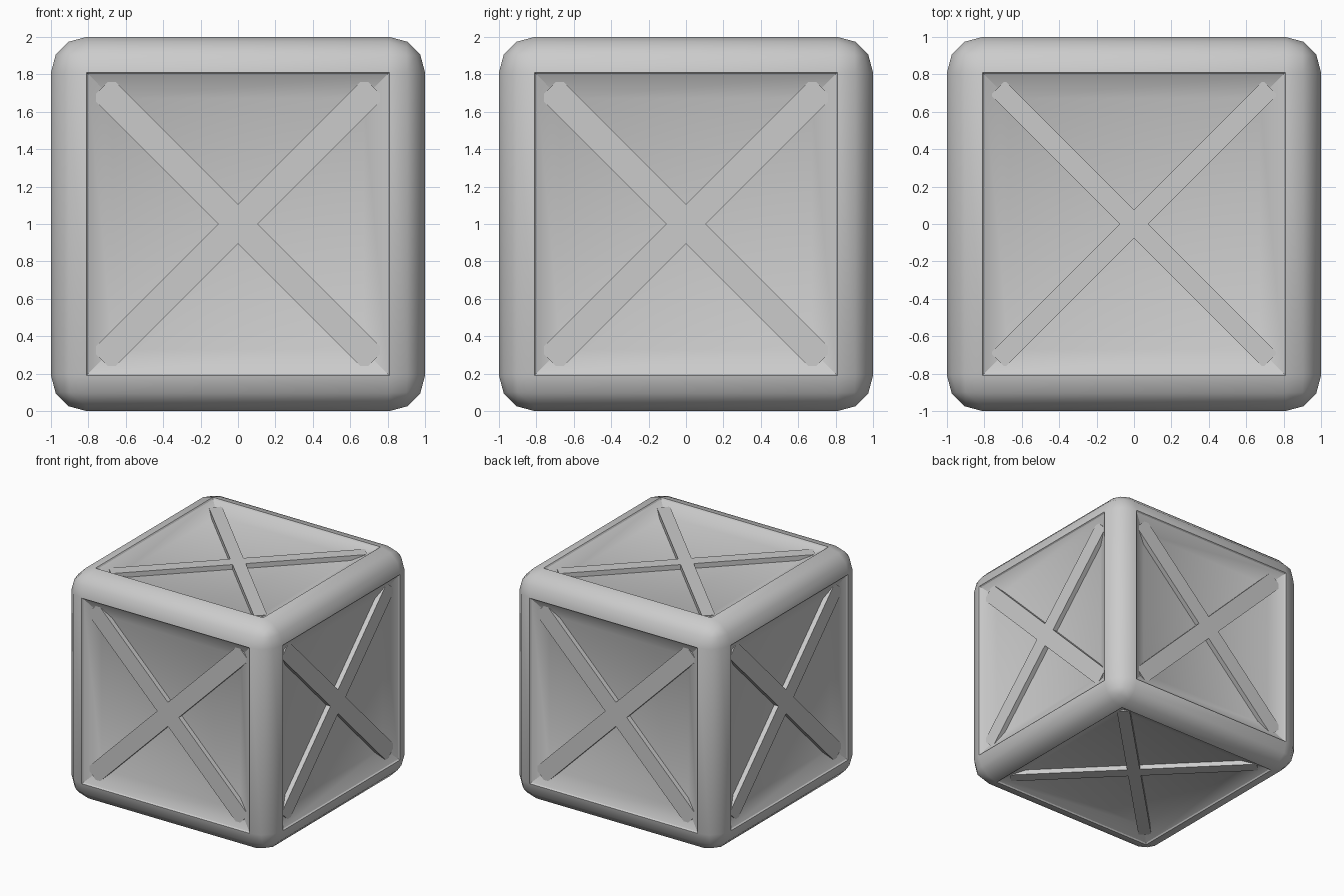
import bpy, bmesh
from math import radians
from mathutils import Matrix, Vector

if "Cube" in bpy.data.objects:
    bpy.data.objects.remove(bpy.data.objects["Cube"])

BEVEL = 0.19     # rounded frame radius
INSET = 0.13     # sloped wall width
DEPTH = 0.075    # panel recess
BRACE_TOP = 0.967  # distance of brace surface from the centre


def link(bm, name):
    me = bpy.data.meshes.new(name)
    bm.to_mesh(me)
    bm.free()
    ob = bpy.data.objects.new(name, me)
    bpy.context.collection.objects.link(ob)
    return ob


# crate body: rounded cube with six recessed panels
bm = bmesh.new()
bmesh.ops.create_cube(bm, size=2)
bmesh.ops.bevel(bm, geom=bm.edges[:], offset=BEVEL, segments=3, profile=0.5,
                affect='EDGES')
bm.normal_update()
panels = sorted(bm.faces, key=lambda f: -f.calc_area())[:6]
# small step inside the frame, then the sloped wall
bmesh.ops.inset_individual(bm, faces=panels, thickness=0.008, depth=-0.012,
                           use_even_offset=True)
bmesh.ops.inset_individual(bm, faces=panels, thickness=INSET, depth=0.012 - DEPTH,
                           use_even_offset=True)
bmesh.ops.translate(bm, verts=bm.verts, vec=(0, 0, 1))
bmesh.ops.recalc_face_normals(bm, faces=bm.faces)
body = link(bm, "crate_body")
bpy.context.view_layer.objects.active = body
body.select_set(True)
bpy.ops.object.shade_smooth_by_angle(angle=radians(29))


# crossed braces on each side
def cross(name, normal, width):
    bm = bmesh.new()
    thick = 0.06
    face = Vector((0, 0, 1)).rotation_difference(Vector(normal)).to_matrix().to_4x4()
    for ang in (45, -45):
        m = (Matrix.Translation((0, 0, 1)) @ face
             @ Matrix.Translation((0, 0, BRACE_TOP - thick / 2))
             @ Matrix.Rotation(radians(ang), 4, 'Z')
             @ Matrix.Diagonal((2.06, width, thick, 1)))
        bmesh.ops.create_cube(bm, size=1, matrix=m)
    link(bm, name)


for name, normal, width in (
        ("front_brace", (0, -1, 0), 0.148), ("back_brace", (0, 1, 0), 0.148),
        ("right_brace", (1, 0, 0), 0.148), ("left_brace", (-1, 0, 0), 0.148),
        ("top_brace", (0, 0, 1), 0.106), ("bottom_brace", (0, 0, -1), 0.106)):
    cross(name, normal, width)
